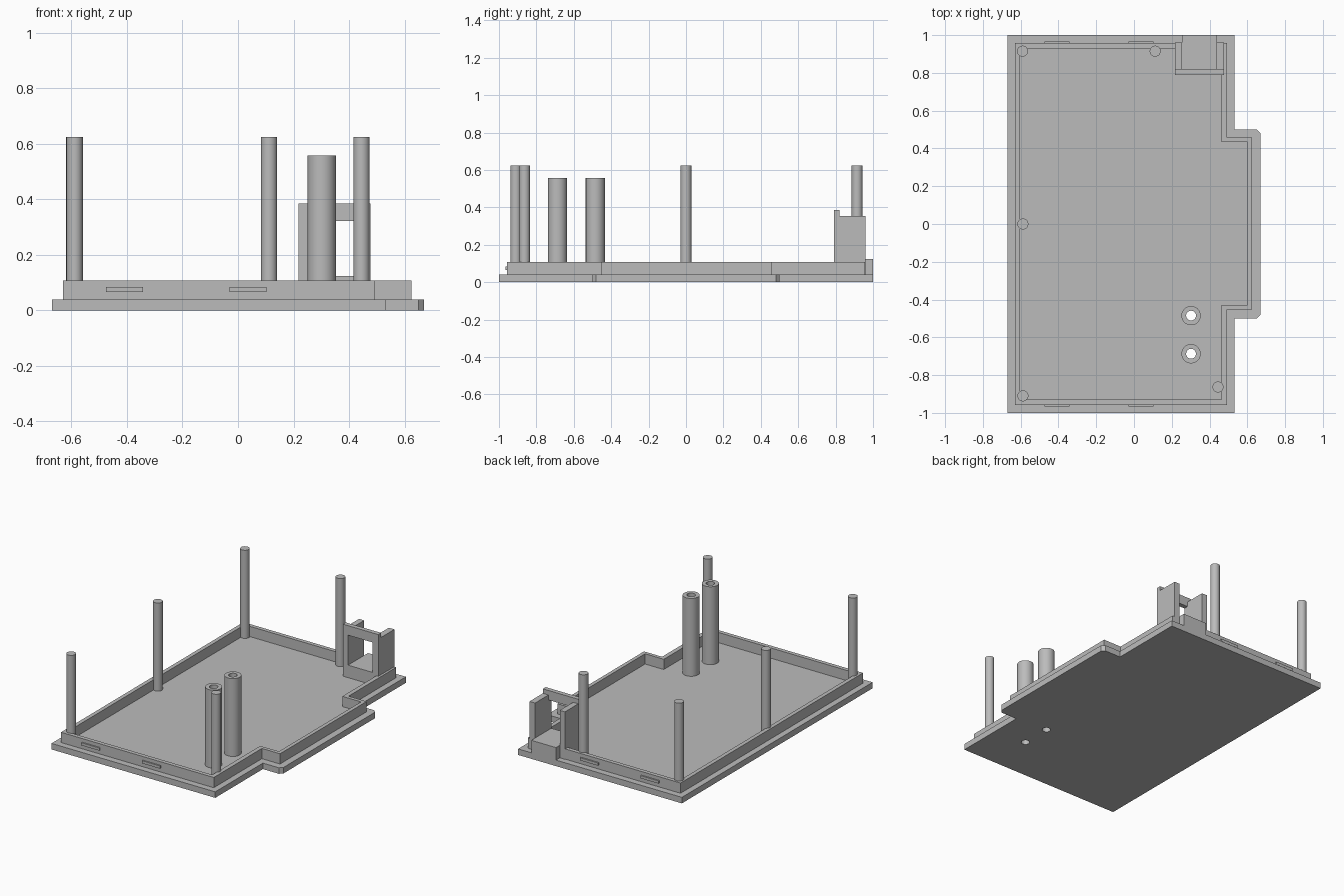
import bpy, bmesh, math

if "Cube" in bpy.data.objects:
    bpy.data.objects.remove(bpy.data.objects["Cube"])

grey = bpy.data.materials.new("plain grey")
grey.diffuse_color = (0.5, 0.5, 0.5, 1)
grey.use_nodes = True
grey.node_tree.nodes["Principled BSDF"].inputs["Base Color"].default_value = grey.diffuse_color


def finish(name, bm, smooth=False):
    bmesh.ops.recalc_face_normals(bm, faces=bm.faces)
    me = bpy.data.meshes.new(name)
    bm.to_mesh(me)
    bm.free()
    me.materials.append(grey)
    ob = bpy.data.objects.new(name, me)
    bpy.context.collection.objects.link(ob)
    if smooth:
        bpy.ops.object.select_all(action='DESELECT')
        ob.select_set(True)
        bpy.context.view_layer.objects.active = ob
        bpy.ops.object.shade_smooth_by_angle(angle=math.radians(35))
    return ob


def box(name, x0, x1, y0, y1, z0, z1):
    bm = bmesh.new()
    bmesh.ops.create_cube(bm, size=1)
    for v in bm.verts:
        v.co = ((x0 + x1) / 2 + v.co.x * (x1 - x0),
                (y0 + y1) / 2 + v.co.y * (y1 - y0),
                (z0 + z1) / 2 + v.co.z * (z1 - z0))
    return finish(name, bm)


def prism(name, pts, z0, z1):
    bm = bmesh.new()
    f = bm.faces.new([bm.verts.new((x, y, z0)) for x, y in pts])
    r = bmesh.ops.extrude_face_region(bm, geom=[f])
    for v in r["geom"]:
        if isinstance(v, bmesh.types.BMVert):
            v.co.z = z1
    return finish(name, bm)


def ring_wall(name, outer, inner, z0, z1, smooth=False):
    """Closed wall between two outlines with matching point counts."""
    bm = bmesh.new()
    loops = [[bm.verts.new((x, y, z)) for x, y in p]
             for p, z in ((outer, z0), (outer, z1), (inner, z1), (inner, z0))]
    n = len(outer)
    for k in range(4):
        a, b = loops[k], loops[(k + 1) % 4]
        for i in range(n):
            j = (i + 1) % n
            bm.faces.new((a[i], a[j], b[j], b[i]))
    return finish(name, bm, smooth)


def circle(x, y, r, n=40):
    return [(x + r * math.cos(2 * math.pi * i / n),
             y + r * math.sin(2 * math.pi * i / n)) for i in range(n)]


def cylinder(name, x, y, r, z0, z1):
    ob = prism(name, circle(x, y, r), z0, z1)
    bpy.ops.object.select_all(action='DESELECT')
    ob.select_set(True)
    bpy.context.view_layer.objects.active = ob
    bpy.ops.object.shade_smooth_by_angle(angle=math.radians(35))
    return ob


def outline(x0, x1, xt, y0, y1, t0, t1):
    return [(x0, y0), (x1, y0), (x1, t0), (xt, t0), (xt, t1), (x1, t1), (x1, y1), (x0, y1)]


# base plate with chamfered side tab
c = 0.02
base = prism("base_plate", [
    (-0.67, -1), (0.533, -1), (0.533, -0.5), (0.67 - c, -0.5), (0.67, -0.5 + c),
    (0.67, 0.5 - c), (0.67 - c, 0.5), (0.533, 0.5), (0.533, 1), (-0.67, 1)], 0, 0.04)

# raised lip
ring_wall("lip_wall", outline(-0.63, 0.492, 0.625, -0.957, 0.957, -0.452, 0.457),
          outline(-0.603, 0.463, 0.6, -0.93, 0.93, -0.428, 0.433), 0.038, 0.108)

# snap ridges on both ends of the lip
for sx, x in (("left", -0.475), ("right", -0.03)):
    box("front_ridge_" + sx, x, x + 0.133, -0.966, -0.95, 0.066, 0.084)
    box("back_ridge_" + sx, x, x + 0.133, 0.95, 0.966, 0.066, 0.084)

# solid posts
for i, (x, y) in enumerate([(-0.59, 0.915), (0.112, 0.915), (-0.588, 0),
                            (-0.588, -0.91), (0.445, -0.863)]):
    cylinder("post_%d" % (i + 1), x, y, 0.029, 0.03, 0.625)

# hollow tubes, with matching holes cut through the plate
for i, y in enumerate((-0.485, -0.687)):
    ring_wall("hollow_tube_%d" % (i + 1), circle(0.302, y, 0.051),
              circle(0.302, y, 0.026), 0.02, 0.557, True)
    cut = prism("hole_cutter_%d" % (i + 1), circle(0.302, y, 0.026), -0.1, 0.1)
    cut.hide_render = True
    cut.hide_viewport = True
    m = base.modifiers.new("hole", 'BOOLEAN')
    m.operation = 'DIFFERENCE'
    m.solver = 'EXACT'
    m.object = cut

# socket holder: side walls, stop frame and sill block
for name, x0, x1 in (("left", 0.217, 0.255), ("right", 0.436, 0.477)):
    box("holder_wall_" + name, x0, x1, 0.82, 0.96, 0.03, 0.355)
    box("holder_jamb_" + name, x0, x1 if name == "left" else 0.477, 0.79, 0.82, 0.03, 0.385)
box("holder_top_bar", 0.255, 0.436, 0.79, 0.82, 0.322, 0.385)
box("holder_sill", 0.255, 0.436, 0.79, 1.0, 0.03, 0.123)
